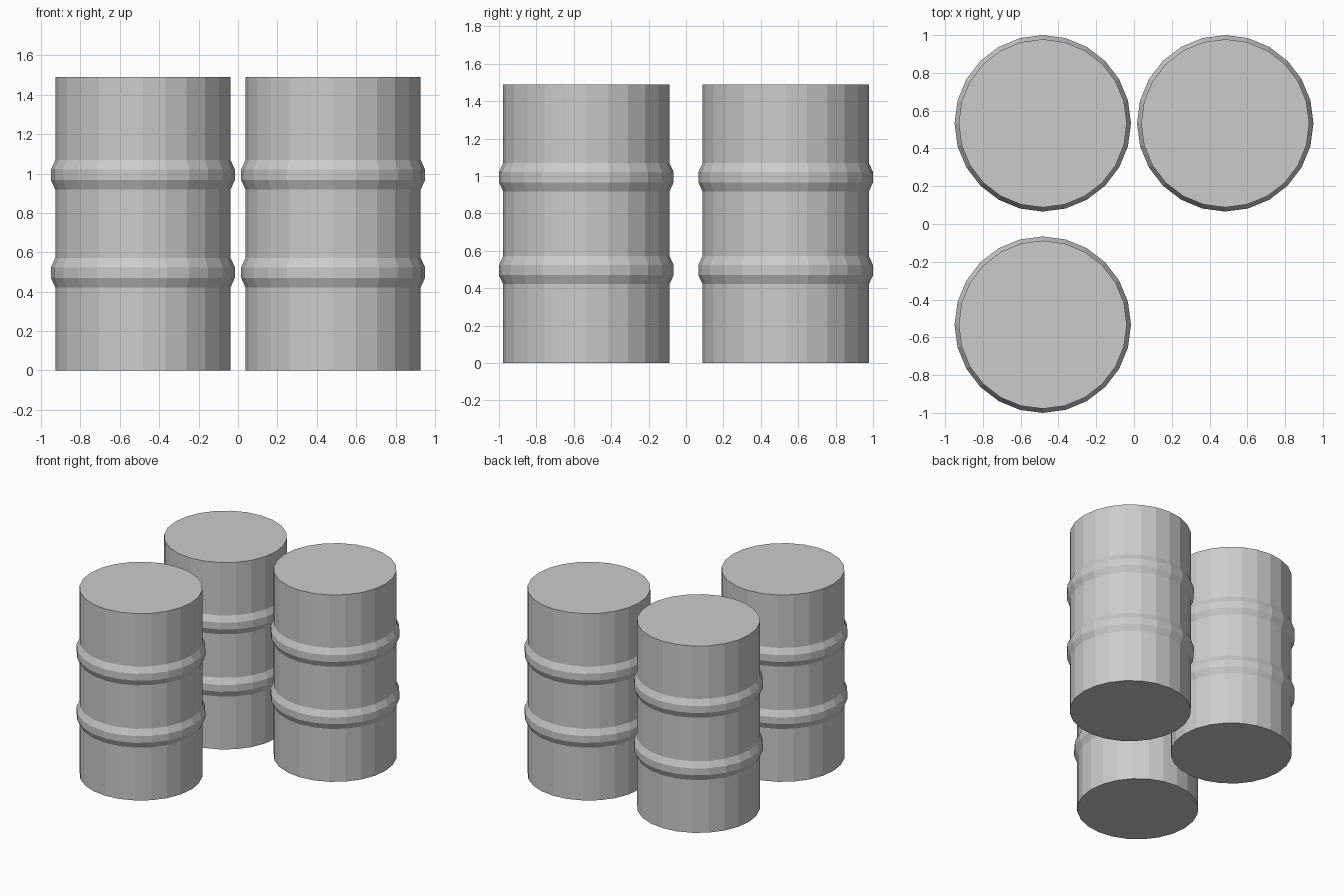
import bpy, bmesh, math

if "Cube" in bpy.data.objects:
    bpy.data.objects.remove(bpy.data.objects["Cube"])

SIDES = 24
HEIGHT = 1.49
BODY_R = 0.445
RIB_R = 0.467

# Side profile (radius, z), bottom to top, with a raised rib at each third
profile = [(BODY_R, 0.0)]
for z in (HEIGHT / 3, HEIGHT * 2 / 3):
    profile += [(BODY_R, z - 0.075), (RIB_R, z - 0.027),
                (RIB_R, z + 0.027), (BODY_R, z + 0.075)]
profile.append((BODY_R, HEIGHT))


def make_barrel(name, x, y):
    bm = bmesh.new()
    rings = []
    for r, z in profile:
        rings.append([bm.verts.new((r * math.cos(2 * math.pi * i / SIDES),
                                    r * math.sin(2 * math.pi * i / SIDES), z))
                      for i in range(SIDES)])
    # Side walls
    for low, high in zip(rings, rings[1:]):
        for i in range(SIDES):
            j = (i + 1) % SIDES
            bm.faces.new((low[i], low[j], high[j], high[i]))
    # Flat lid and base
    bm.faces.new(rings[-1])
    bm.faces.new(rings[0][::-1])
    mesh = bpy.data.meshes.new(name)
    bm.to_mesh(mesh)
    bm.free()
    obj = bpy.data.objects.new(name, mesh)
    obj.location = (x, y, 0)
    bpy.context.collection.objects.link(obj)


# Three barrels in an L arrangement
make_barrel("barrel_back_left", -0.483, 0.533)
make_barrel("barrel_back_right", 0.483, 0.533)
make_barrel("barrel_front_left", -0.483, -0.533)
